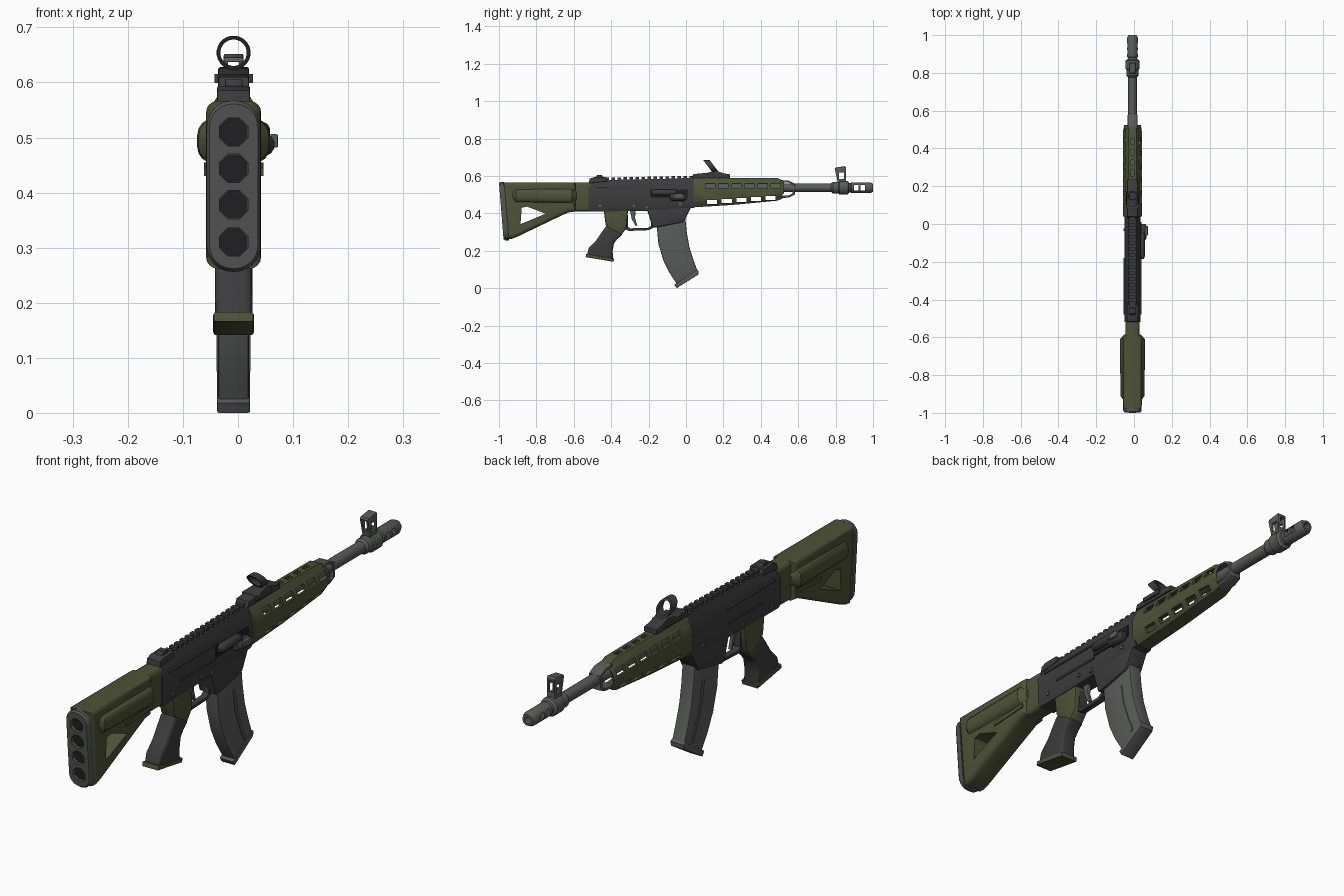
import bpy, bmesh, math
from mathutils import Vector

if "Cube" in bpy.data.objects:
    bpy.data.objects.remove(bpy.data.objects["Cube"])

CX = -0.008      # centre plane of the body
BORE = 0.537     # height of the barrel axis
parts = []


def material(name, rgb):
    m = bpy.data.materials.new(name)
    m.use_nodes = True
    m.diffuse_color = (*rgb, 1)
    m.node_tree.nodes["Principled BSDF"].inputs["Base Color"].default_value = (*rgb, 1)
    return m


GREEN = material("olive green", (0.075, 0.085, 0.038))
DARK = material("dark gunmetal", (0.045, 0.045, 0.046))
STEEL = material("steel grey", (0.1, 0.105, 0.1))
PAD = material("rubber grey", (0.085, 0.09, 0.085))
BLACK = material("black", (0.015, 0.015, 0.016))


def finish(name, bm, mat):
    bmesh.ops.recalc_face_normals(bm, faces=bm.faces)
    mesh = bpy.data.meshes.new(name)
    bm.to_mesh(mesh)
    bm.free()
    ob = bpy.data.objects.new(name, mesh)
    bpy.context.collection.objects.link(ob)
    if mat:
        mesh.materials.append(mat)
        parts.append(ob)
    return ob


def prism(name, pts, half, mat, bevel=0.0, segs=2, x=CX):
    """Side outline of (y, z) points, extruded across x, with rounded rims."""
    bm = bmesh.new()
    face = bm.faces.new([bm.verts.new((x - half, y, z)) for y, z in pts])
    ext = bmesh.ops.extrude_face_region(bm, geom=[face])
    new = [g for g in ext["geom"] if isinstance(g, bmesh.types.BMVert)]
    bmesh.ops.translate(bm, verts=new, vec=(2 * half, 0, 0))
    if bevel:
        rims = [e for e in bm.edges if abs(e.verts[0].co.x - e.verts[1].co.x) < 1e-6]
        bmesh.ops.bevel(bm, geom=rims, offset=bevel, segments=segs, profile=0.5,
                        affect='EDGES', clamp_overlap=True)
    return finish(name, bm, mat)


def loft(name, sections, mat, x=CX):
    """Skin between (y, [(x, z), ...]) cross-sections."""
    bm = bmesh.new()
    rings = [[bm.verts.new((x + px, y, z)) for px, z in pts] for y, pts in sections]
    for a, b in zip(rings, rings[1:]):
        for i in range(len(a)):
            j = (i + 1) % len(a)
            bm.faces.new((a[i], a[j], b[j], b[i]))
    bm.faces.new(rings[0])
    bm.faces.new(rings[-1])
    return finish(name, bm, mat)


def sym(half):
    return half + [(-x, z) for x, z in reversed(half)]


def rounded(hw, z0, z1, r, n=4):
    pts = []
    for k, (cx, cz) in enumerate([(hw - r, z1 - r), (r - hw, z1 - r), (r - hw, z0 + r), (hw - r, z0 + r)]):
        for i in range(n + 1):
            a = math.pi / 2 * (k + i / n)
            pts.append((cx + r * math.cos(a), cz + r * math.sin(a)))
    return pts


def tube(name, stations, mat, z=BORE, x=CX, n=20):
    angles = [2 * math.pi * (i + 0.5) / n for i in range(n)]
    return loft(name, [(y, [(r * math.cos(a), z + r * math.sin(a)) for a in angles])
                       for y, r in stations], mat, x)


def boxes(name, items, mat):
    """One mesh of boxes given as (centre, size)."""
    bm = bmesh.new()
    for c, s in items:
        vs = bmesh.ops.create_cube(bm, size=1)["verts"]
        for v in vs:
            v.co = Vector(c) + Vector(a * b for a, b in zip(v.co, s))
    return finish(name, bm, mat)


def cut(ob, cutter):
    mod = ob.modifiers.new("cut", 'BOOLEAN')
    mod.operation, mod.solver, mod.object = 'DIFFERENCE', 'EXACT', cutter
    bpy.context.view_layer.update()
    mesh = bpy.data.meshes.new_from_object(ob.evaluated_get(bpy.context.evaluated_depsgraph_get()))
    ob.modifiers.clear()
    ob.data = mesh
    bpy.data.objects.remove(cutter)


def shear(ob, k, z0):
    for v in ob.data.vertices:
        v.co.y += k * (z0 - v.co.z)


# Stock with triangular opening, side tubes and neck
stock = prism("stock", [(-.978, .566), (-.59, .566), (-.59, .41), (-.63, .405), (-.7, .372),
                        (-.9, .276), (-.93, .264), (-.953, .262)], .05, GREEN, .036, 4)
cut(stock, prism("opening", [(-.885, .342), (-.878, .43), (-.85, .436), (-.75, .398)], .2, None))
loft("stock_side_tubes", [(y, rounded(w, z0, z1, .03)) for y, w, z0, z1 in
     [(-.935, .045, .47, .525), (-.91, .064, .455, .533), (-.61, .066, .453, .535), (-.585, .045, .465, .525)]], GREEN)
loft("stock_neck", [(y, rounded(.037, .41, .566, .018)) for y in (-.62, -.51)], GREEN)
for s in (-1, 1):
    prism("stock_rib", [(-.76, .43), (-.6, .44), (-.6, .455), (-.76, .445)], .004, GREEN, x=CX + s * .05)

# Butt pad with four recesses
pad = loft("butt_pad", [(y, rounded(w, z0, .567 - d, w - .002, 6)) for y, w, z0, d in
           [(-1, .044, .262, .006), (-.992, .049, .256, 0), (-.972, .049, .256, 0)]], PAD)
holes = (.31, .378, .444, .51)
for z in holes:
    cut(pad, tube("recess", [(-1.1, .028), (-.984, .028)], None, z, n=8))
    shear(tube("pad_recess_floor", [(-.986, .0275), (-.98, .0275)], BLACK, z, n=8), .08, .566)
shear(pad, .08, .566)

# Receiver
loft("receiver", [(y, sym([(.034, z0), (.042, z0 + .02), (.043, .53), (.022, z1)])) for y, z0, z1 in
     [(-.52, .41, .566), (-.44, .41, .578), (-.1, .415, .585), (.045, .43, .59)]], DARK)
boxes("receiver_rail", [((CX, -.42 + i * .032, .583 + i * .0007), (.03, .018, .016)) for i in range(15)], DARK)
for s in (-1, 1):
    side = CX + s * .043
    boxes("receiver_side_panel", [((side, -.33, .535), (.008, .3, .008)), ((side, -.3, .475), (.006, .22, .008))], DARK)
    for y, z in ((-.46, .44), (-.28, .44), (-.21, .43), (-.03, .45)):
        boxes("receiver_pin", [((side, y, z), (.008, .014, .014))], STEEL)

# Bolt carrier and handle on the left flank
boxes("ejection_port", [((.036, -.09, .505), (.006, .2, .045))], BLACK)
tube("bolt_carrier", [(-.185, .01), (-.17, .017), (-.06, .017), (-.05, .012)], DARK, .512, .042, 12)
tube("charging_handle", [(-.085, .014), (-.075, .021), (-.01, .021), (0, .014)], DARK, .487, .046, 12)
prism("handle_knob", [(-.06, .482), (-.02, .482), (-.01, .492), (-.02, .506), (-.06, .506)], .008, STEEL, .003, x=.065)

# Magazine well, magazine and floor plate
prism("magazine_well", [(-.21, .425), (-.18, .33), (-.165, .323), (-.02, .352), (-.008, .362), (.028, .435)],
      .037, DARK, .008)
prism("magazine", [(-.004, .38), (.004, .3), (.018, .22), (.04, .15), (.063, .088), (-.045, .015),
                   (-.09, .085), (-.122, .15), (-.148, .24), (-.16, .37)], .028, STEEL, .006)
prism("magazine_floor_plate", [(.067, .09), (.065, .072), (-.05, 0), (-.062, .018), (.058, .098)], .03, STEEL, .003)
for s in (-1, 1):
    prism("magazine_rib", [(-.062, .3), (-.047, .21), (-.018, .13), (.008, .075), (.018, .082),
                           (-.006, .135), (-.034, .215), (-.048, .3)], .003, STEEL, x=CX + s * .028)

# Pistol grip
prism("grip_mount", [(-.44, .42), (-.31, .42), (-.318, .32), (-.345, .285), (-.4, .3), (-.43, .34)], .032, GREEN, .01)
prism("grip", [(-.425, .335), (-.36, .305), (-.342, .285), (-.368, .262), (-.385, .24), (-.392, .2), (-.39, .15),
               (-.53, .174), (-.52, .215), (-.48, .255), (-.45, .3)], .034, DARK, .014, 3)
prism("grip_cap", [(-.384, .158), (-.387, .141), (-.537, .166), (-.533, .183)], .037, GREEN, .005)

# Trigger and guard
guard = prism("trigger_guard", [(-.335, .42), (-.325, .315), (-.305, .306), (-.2, .31), (-.17, .325), (-.165, .42)],
              .013, DARK, .003)
cut(guard, prism("gap", [(-.312, .415), (-.31, .328), (-.298, .32), (-.205, .322), (-.188, .332), (-.182, .415)], .1, None))
prism("trigger", [(-.3, .415), (-.27, .415), (-.272, .375), (-.26, .335), (-.27, .333), (-.29, .37)], .007, STEEL, .002)


# Hollow ventilated handguard
def guard_section(z0, z1, k=1.0):
    pts = [(.028, z0), (.05, z0 + .032), (.05, .532), (.042, .555), (.02, z1)]
    return sym([(x * k, BORE - .015 + (z - BORE + .015) * k) for x, z in pts])


handguard = loft("handguard", [(.04, guard_section(.432, .59)), (.25, guard_section(.445, .59)),
                               (.49, guard_section(.468, .588)), (.525, guard_section(.478, .578, .88))], GREEN)
cut(handguard, loft("hollow", [(.06, guard_section(.432, .59, .82)), (.6, guard_section(.472, .586, .82))], None))
slots = [((CX, .13 + i * .07, .547), (.3, .05, .027)) for i in range(6)]
slots += [((CX, .14 + i * .078, .461 + i * .0055), (.3, .054, .022)) for i in range(5)]
slots += [((CX, .27 + i * .055, .6), (.018, .03, .06)) for i in range(4)]
cut(handguard, boxes("slots", slots, None))

# Barrel, front loop and collar
tube("barrel", [(.05, .023), (.8, .023)], STEEL)
loop = prism("front_loop", [(.5, .578), (.55, .575), (.582, .558), (.582, .5), (.55, .485), (.5, .48)], .026, STEEL, .006)
cut(loop, prism("gap", [(.49, .568), (.548, .565), (.57, .552), (.57, .506), (.548, .496), (.49, .492)], .1, None))
tube("gas_collar", [(.775, .023), (.785, .031), (.815, .031), (.82, .037), (.865, .037), (.872, .026), (.885, .024)], STEEL)

# Muzzle brake with side ports
brake = tube("muzzle_brake", [(.875, .02), (.885, .029), (.985, .029), (1, .022)], STEEL)
cut(brake, boxes("ports", [((CX, y, BORE), (.2, .022, .028)) for y in (.91, .945)], None))
cut(brake, tube("bore", [(.965, .013), (1.1, .013)], None))
tube("bore_shadow", [(.964, .0125), (.967, .0125)], BLACK)

# Front sight
sight = prism("front_sight", [(.812, .565), (.795, .638), (.8, .645), (.85, .652), (.856, .645), (.855, .565)], .018, STEEL, .003)
cut(sight, boxes("window", [((CX, .831, .602), (.1, .028, .035))], None))
cut(sight, boxes("aperture", [((CX, .83, .615), (.02, .2, .045))], None))

# Rear sight
prism("rear_sight_base", [(-.52, .56), (-.515, .585), (-.49, .594), (-.43, .594), (-.42, .57)], .03, DARK, .004)
prism("rear_sight_leaf", [(-.485, .59), (-.475, .606), (-.45, .606), (-.44, .59)], .016, DARK, .003)

# Reflex sight with a raked round hood
prism("optic_base", [(.03, .588), (.04, .61), (.11, .616), (.16, .628), (.2, .614), (.235, .608), (.235, .588)],
      .028, DARK, .004)
boxes("optic_clamp", [((CX, .13, .607), (.07, .09, .016))], DARK)
hood = tube("optic_hood", [(.115, .031), (.15, .031)], DARK, .654, n=24)
cut(hood, tube("lens_opening", [(0, .024), (.3, .024)], None, .654, n=24))
shear(hood, .75, .654)

# Smooth the rounded surfaces, keep hard edges
bpy.ops.object.select_all(action='DESELECT')
for ob in parts:
    ob.select_set(True)
bpy.context.view_layer.objects.active = parts[0]
bpy.ops.object.shade_smooth_by_angle(angle=math.radians(35))
